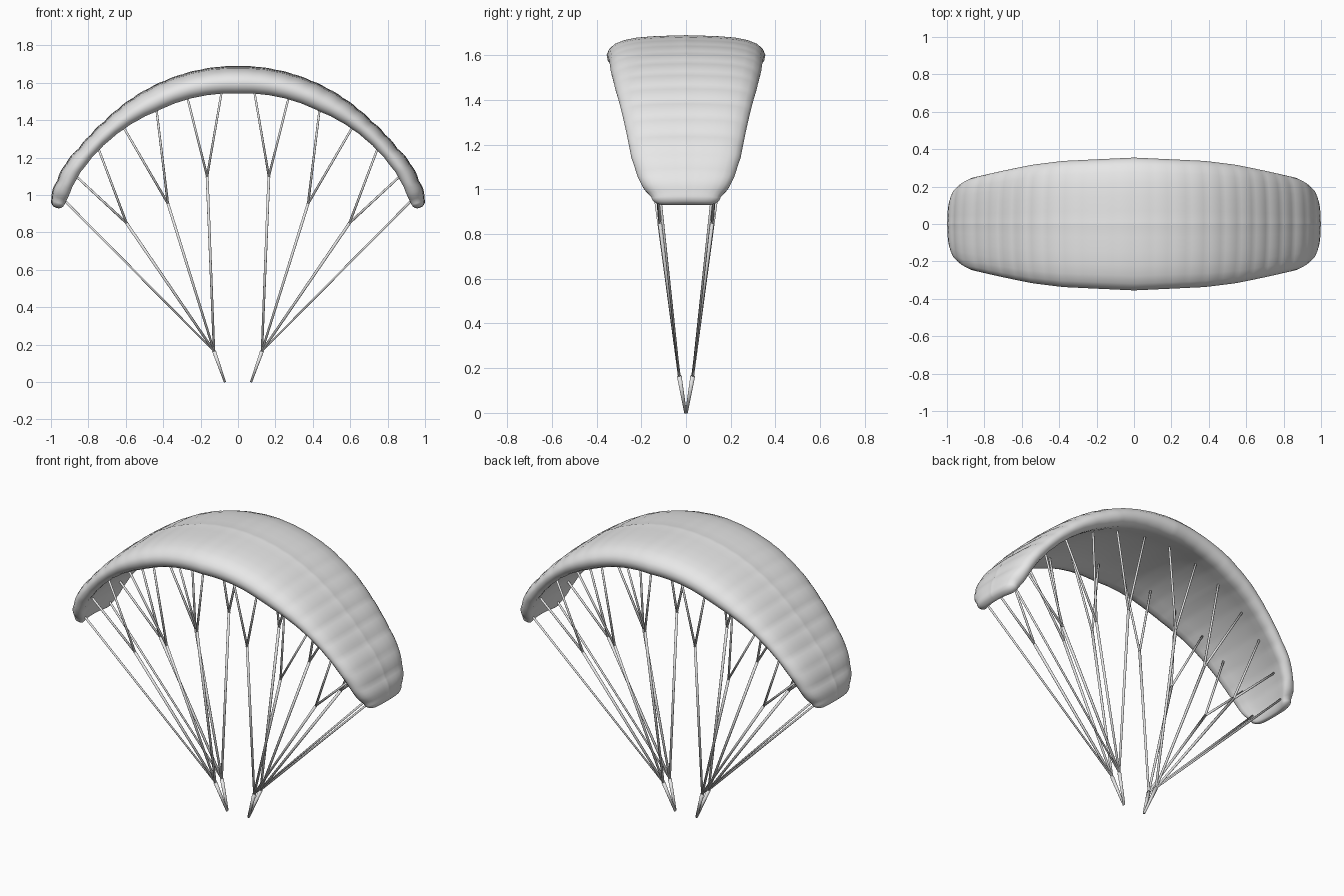
import bpy, bmesh, math
from mathutils import Vector

if "Cube" in bpy.data.objects:
    bpy.data.objects.remove(bpy.data.objects["Cube"])


def material(name, v):
    m = bpy.data.materials.new(name)
    m.diffuse_color = (v, v, v, 1)
    m.use_nodes = True
    m.node_tree.nodes["Principled BSDF"].inputs["Base Color"].default_value = m.diffuse_color
    return m


FABRIC = material("light grey fabric", 0.8)

# Canopy arc: circle of about 1.0 radius around (0, ARC_Z), swept to +-TIP degrees
ARC_Z = 0.68
TIP = 73.3
CELLS = 26


def table(t, pts):
    """Piecewise linear lookup."""
    for (a, va), (b, vb) in zip(pts, pts[1:]):
        if t <= b:
            return va + (vb - va) * (t - a) / (b - a)
    return pts[-1][1]


R_OUT = [(0, 1.011), (45, 1.012), (55, 1.024), (62, 1.045), (70, 1.05), (73.3, 1.046)]
R_IN = [(0, .862), (29, .881), (52, .928), (64, .953), (70, .958), (73.3, .963)]
CHORD = [(0, .355), (24, .337), (35, .317), (48, .282), (57, .258), (62, .245),
         (68, .215), (71, .19), (73.3, .155)]

# Half cross-section: u across the chord, v from the bottom (0) to the top (1)
HALF = [(0, 1), (.03, .99), (.2, .98), (.42, .96), (.62, .92), (.78, .845), (.9, .73), (.97, .57),
        (1, .4), (.985, .22), (.94, .08), (.87, 0), (.78, .02), (.6, .11), (.35, .19), (0, .22)]
SECTION = HALF + [(-u, v) for u, v in HALF[-2:0:-1]]


def canopy_point(deg, u, v):
    a = abs(deg)
    ri, ro = table(a, R_IN), table(a, R_OUT)
    cell = abs(math.sin(math.radians(deg) * 180 / TIP * CELLS / 2))
    puff = (.002 + .007 * a / TIP) * (cell - .7) * (v - .3)     # inflated cells
    r = ri + (ro - ri) * v + puff
    t = math.radians(deg)
    return Vector((r * math.sin(t), table(a, CHORD) * u, ARC_Z + r * math.cos(t)))


# Canopy: lofted cross-sections
bm = bmesh.new()
N = 156
rings = []
for i in range(N + 1):
    deg = -TIP + 2 * TIP * i / N
    rings.append([bm.verts.new(canopy_point(deg, u, v)) for u, v in SECTION])
# Rounded tip ends
for side in (-1, 1):
    for k in (.25, .5, .75, .9, 1.0):
        s = math.sqrt(max(0, 1 - k * k)) * .85 + .15
        t = math.radians(side * 2.2 * k)
        ring = []
        for u, v in SECTION:
            p = canopy_point(side * TIP, u * (.5 + .5 * s), .45 + (v - .45) * s)
            x, z = p.x, p.z - ARC_Z
            ring.append(bm.verts.new((x * math.cos(t) + z * math.sin(t), p.y,
                                      ARC_Z + z * math.cos(t) - x * math.sin(t))))
        if side < 0:
            rings.insert(0, ring)
        else:
            rings.append(ring)
M = len(SECTION)
for a, b in zip(rings, rings[1:]):
    for j in range(M):
        bm.faces.new((a[j], a[(j + 1) % M], b[(j + 1) % M], b[j]))
bm.faces.new(rings[0])
bm.faces.new(rings[-1])
bmesh.ops.recalc_face_normals(bm, faces=bm.faces)
me = bpy.data.meshes.new("canopy")
bm.to_mesh(me)
bm.free()
me.shade_smooth()
me.materials.append(FABRIC)
bpy.context.collection.objects.link(bpy.data.objects.new("canopy", me))


def rods(name, segments):
    """Tapered round rods: (start, end, start radius, end radius)."""
    bm = bmesh.new()
    for p, q, r1, r2 in segments:
        p, q = Vector(p), Vector(q)
        d = q - p
        rot = d.to_track_quat('Z', 'Y').to_matrix().to_4x4()
        rot.translation = (p + q) / 2
        bmesh.ops.create_cone(bm, cap_ends=True, segments=8, radius1=r1, radius2=r2,
                              depth=d.length, matrix=rot)
    me = bpy.data.meshes.new(name)
    bm.to_mesh(me)
    bm.free()
    me.shade_smooth()
    me.materials.append(FABRIC)
    bpy.context.collection.objects.link(bpy.data.objects.new(name, me))


# Fork position (x, y, z) and the arc angles of its two attachments
FORKS = [((.165, .15, 1.10), (5.5, 17.8)),
         ((.375, .135, .955), (29.0, 41.8)),
         ((.596, .118, .85), (52.5, 64.0))]

for sx, side in ((-1, "left"), (1, "right")):
    main, upper, riser = [], [], []
    for sy in (-1, 1):
        def m(p):
            return (p[0] * sx, p[1] * sy, p[2])
        top = m((.128, .03, .165))
        riser.append((m((.07, .002, 0)), top, .006, .011))
        for fork, angles in FORKS:
            main.append((top, m(fork), .0065, .008))
            for ang in angles:
                upper.append((m(fork), m(canopy_point(ang, .55, .16)), .0065, .006))
        main.append((top, m(canopy_point(72.5, .7, .15)), .005, .006))
    rods(side + "_risers", riser)
    rods(side + "_main_lines", main)
    rods(side + "_upper_lines", upper)
